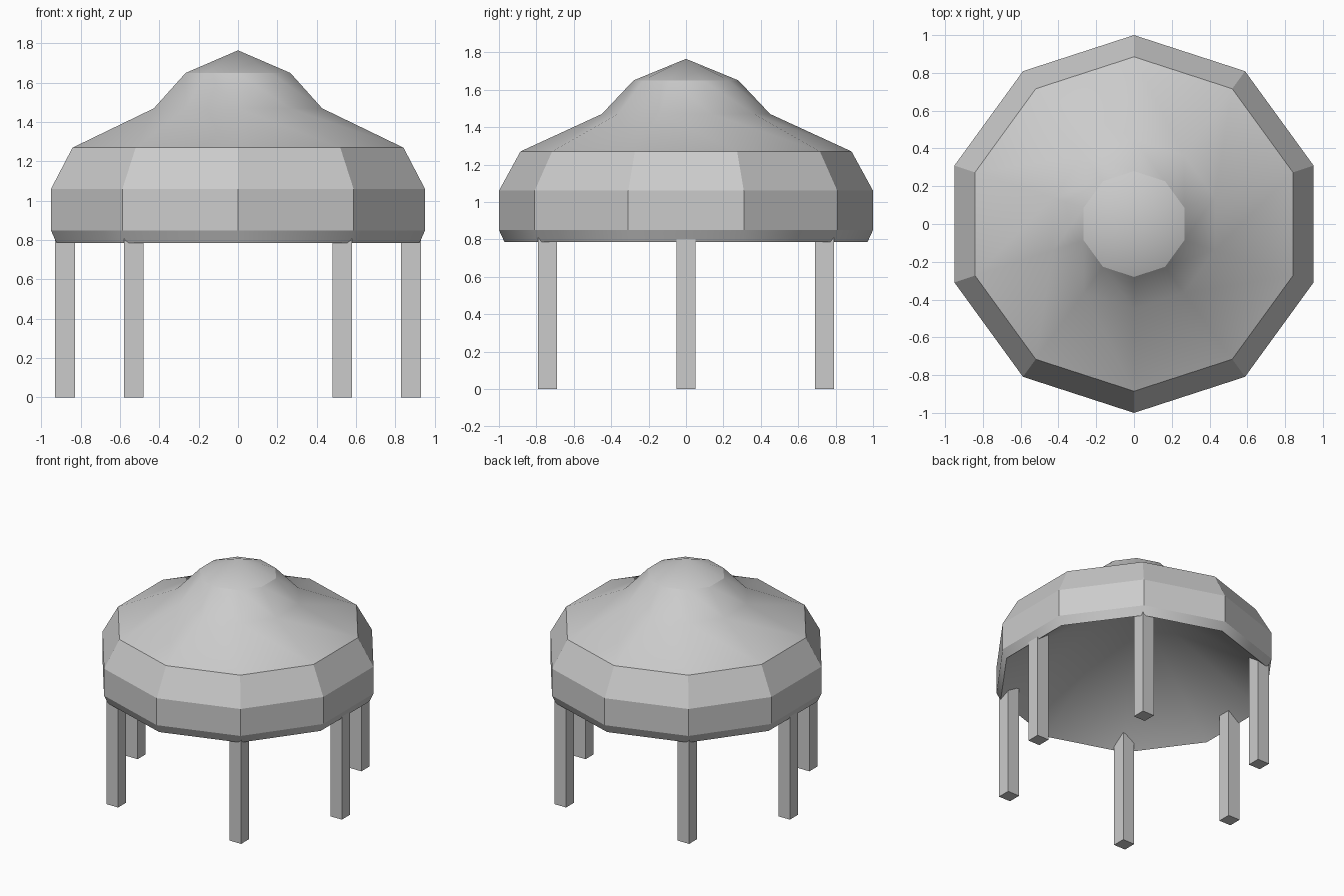
import bpy, bmesh
from math import sin, cos, tau

cube = bpy.data.objects.get("Cube")
if cube:
    bpy.data.objects.remove(cube, do_unlink=True)

SIDES = 10

grey = bpy.data.materials.new("plain grey")
grey.use_nodes = True
colour = (0.6, 0.6, 0.6, 1)
grey.diffuse_color = colour
grey.node_tree.nodes["Principled BSDF"].inputs["Base Color"].default_value = colour


def finish(name, bm):
    bmesh.ops.recalc_face_normals(bm, faces=bm.faces)
    mesh = bpy.data.meshes.new(name)
    bm.to_mesh(mesh)
    bm.free()
    mesh.materials.append(grey)
    obj = bpy.data.objects.new(name, mesh)
    bpy.context.collection.objects.link(obj)
    return obj


def ring(bm, radius, z):
    if radius == 0:
        return [bm.verts.new((0, 0, z))] * SIDES
    return [bm.verts.new((radius * sin(i * tau / SIDES), -radius * cos(i * tau / SIDES), z))
            for i in range(SIDES)]


# Canopy shell from the outer peak, round the rim, to the peak of the inner cone:
# radius, height, whether the band below is smooth, whether the ring is a crease
profile = [
    (0, 1.765, True, False), (0.28, 1.65, True, True),             # cap
    (0.45, 1.47, True, False),                                     # roof
    (0.885, 1.27, False, True), (1.0, 1.06, False, True),          # faceted walls
    (1.0, 0.85, True, True), (0.97, 0.785, True, True),            # rim
    (0, 1.48, True, False),                                        # inner cone
]
bm = bmesh.new()
rings = [ring(bm, r, z) for r, z, _, _ in profile]
for upper, lower, (_, _, smooth, _) in zip(rings, rings[1:], profile):
    for i in range(SIDES):
        j = (i + 1) % SIDES
        corners = dict.fromkeys((upper[i], lower[i], lower[j], upper[j]))
        bm.faces.new(list(corners)).smooth = smooth
for verts, (_, _, _, crease) in zip(rings, profile):
    if crease:
        for i in range(SIDES):
            bm.edges.get((verts[i], verts[i - 1])).smooth = False
finish("canopy", bm)

# Six square legs running up through the inner cone, hidden inside the shell
LEG_WIDTH, LEG_HEIGHT = 0.1, 0.92
places = {"side": (0.88, 0), "front": (0.53, -0.74), "back": (0.53, 0.74)}
for place, (x, y) in places.items():
    for side, sign in (("left", 1), ("right", -1)):
        bm = bmesh.new()
        bmesh.ops.create_cube(bm, size=1)
        bmesh.ops.scale(bm, vec=(LEG_WIDTH, LEG_WIDTH, LEG_HEIGHT), verts=bm.verts)
        bmesh.ops.translate(bm, vec=(sign * x, y, LEG_HEIGHT / 2), verts=bm.verts)
        finish(f"{place}_leg_{side}", bm)
